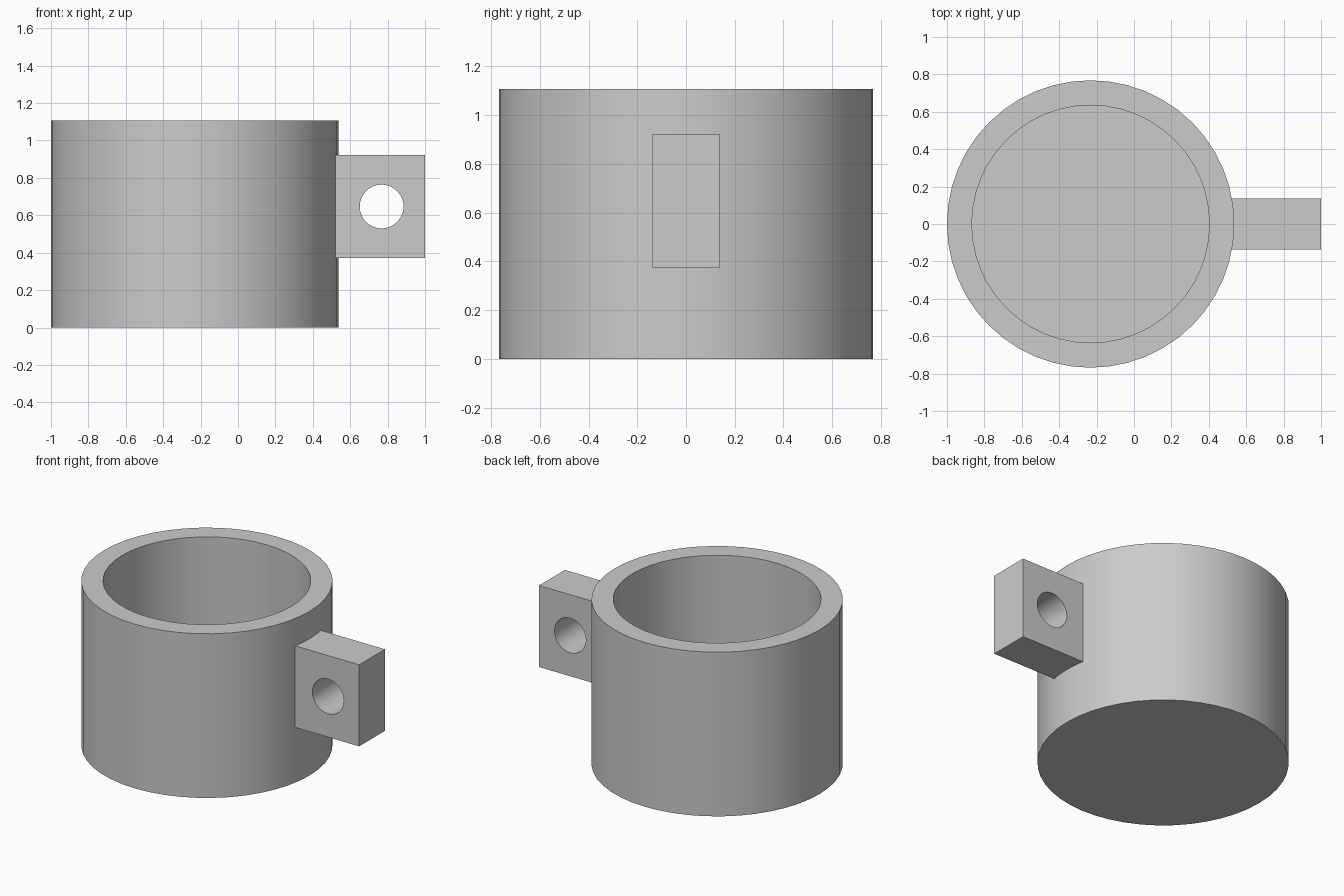
import bpy
import bmesh
import math
from mathutils import Matrix

cube = bpy.data.objects.get("Cube")
if cube:
    bpy.data.objects.remove(cube, do_unlink=True)

CUP_X, OUTER, INNER = -0.232, 0.768, 0.635
HEIGHT, FLOOR = 1.107, 0.133
SIDES = 48

grey = bpy.data.materials.new("plain_grey")
grey.use_nodes = True
grey.diffuse_color = (0.6, 0.6, 0.6, 1)
grey.node_tree.nodes["Principled BSDF"].inputs["Base Color"].default_value = (0.6, 0.6, 0.6, 1)


def make_object(name, bm):
    mesh = bpy.data.meshes.new(name)
    bmesh.ops.recalc_face_normals(bm, faces=bm.faces)
    bm.to_mesh(mesh)
    bm.free()
    mesh.materials.append(grey)
    obj = bpy.data.objects.new(name, mesh)
    bpy.context.collection.objects.link(obj)
    return obj


def smooth(obj):
    bpy.ops.object.select_all(action="DESELECT")
    obj.select_set(True)
    bpy.context.view_layer.objects.active = obj
    bpy.ops.object.shade_smooth_by_angle(angle=math.radians(30))


# Cup: a solid drum whose top is inset to the rim, then pushed down to the floor
bm = bmesh.new()
bmesh.ops.create_cone(bm, cap_ends=True, segments=SIDES, radius1=OUTER, radius2=OUTER,
                      depth=HEIGHT, matrix=Matrix.Translation((CUP_X, 0, HEIGHT / 2)))
bm.normal_update()
top = max(bm.faces, key=lambda f: f.calc_center_median().z)
bmesh.ops.inset_individual(bm, faces=[top], thickness=0)
centre = Matrix.Translation((-CUP_X, 0, 0))
bmesh.ops.scale(bm, vec=(INNER / OUTER, INNER / OUTER, 1), space=centre, verts=top.verts[:])
well = bmesh.ops.extrude_discrete_faces(bm, faces=[top])["faces"][0]
bmesh.ops.translate(bm, vec=(0, 0, FLOOR - HEIGHT), verts=well.verts[:])
smooth(make_object("cup_body", bm))

# Handle block, its inner end sunk in the cup wall
X0, X1, WIDTH, Z0, Z1 = 0.5, 1.0, 0.274, 0.372, 0.922
bm = bmesh.new()
bmesh.ops.create_cube(bm, size=1)
bmesh.ops.scale(bm, vec=(X1 - X0, WIDTH, Z1 - Z0), verts=bm.verts)
bmesh.ops.translate(bm, vec=((X0 + X1) / 2, 0, (Z0 + Z1) / 2), verts=bm.verts)
handle = make_object("handle_block", bm)

# Round hole through the handle
bm = bmesh.new()
place = Matrix.Translation((0.768, 0, (Z0 + Z1) / 2)) @ Matrix.Rotation(math.pi / 2, 4, "X")
bmesh.ops.create_cone(bm, cap_ends=True, segments=SIDES, radius1=0.117, radius2=0.117,
                      depth=WIDTH * 2, matrix=place)
cutter = make_object("hole_cutter", bm)
cutter.hide_render = True
cut = handle.modifiers.new("hole", "BOOLEAN")
cut.operation = "DIFFERENCE"
cut.solver = "EXACT"
cut.object = cutter
bpy.context.view_layer.objects.active = handle
bpy.ops.object.modifier_apply(modifier=cut.name)
bpy.data.objects.remove(cutter, do_unlink=True)
smooth(handle)
